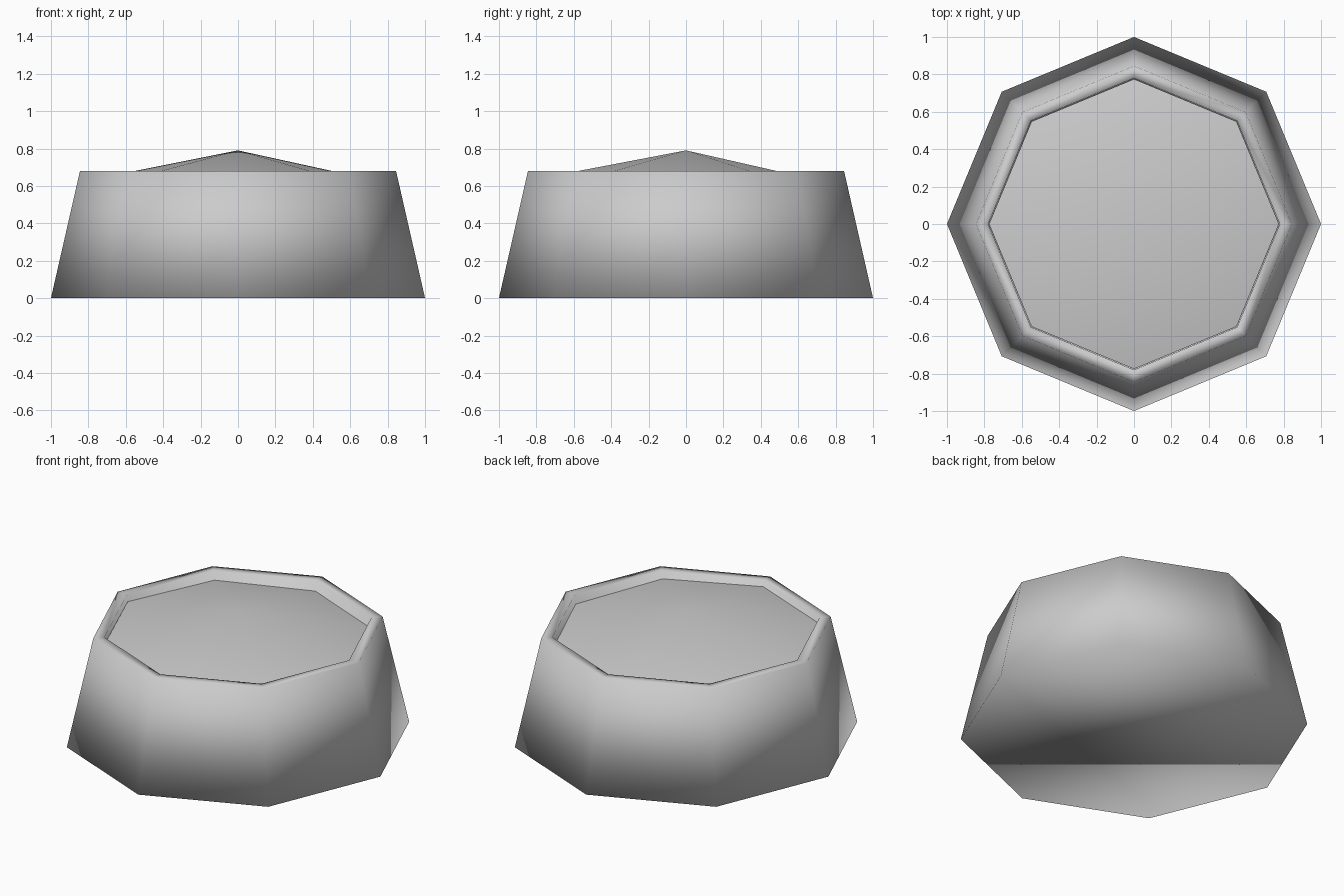
import bpy, bmesh, math

if "Cube" in bpy.data.objects:
    bpy.data.objects.remove(bpy.data.objects["Cube"])

SIDES = 8


def ring(bm, r, z, tilt=(0, 0)):
    verts = []
    for i in range(SIDES):
        a = 2 * math.pi * i / SIDES
        x, y = r * math.cos(a), r * math.sin(a)
        verts.append(bm.verts.new((x, y, z + tilt[0] * x + tilt[1] * y)))
    return verts


def finish(bm, name):
    bmesh.ops.recalc_face_normals(bm, faces=bm.faces)
    for f in bm.faces:
        f.smooth = True
    me = bpy.data.meshes.new(name)
    bm.to_mesh(me)
    bm.free()
    ob = bpy.data.objects.new(name, me)
    bpy.context.collection.objects.link(ob)
    return ob


# Octagonal tub: tapered outside, narrow rim, recess
bm = bmesh.new()
profile = [(1.0, 0.0), (0.845, 0.68), (0.78, 0.68), (0.775, 0.58)]
rings = [ring(bm, r, z) for r, z in profile]
for lo, hi in zip(rings, rings[1:]):
    for i in range(SIDES):
        j = (i + 1) % SIDES
        bm.faces.new((lo[i], lo[j], hi[j], hi[i]))
bm.faces.new(rings[0])
bm.faces.new(rings[-1])
finish(bm, "tub")

# Low, slightly uneven mound filling the recess
bm = bmesh.new()
edge = ring(bm, 0.775, 0.628, (-0.01, -0.018))
peak = bm.verts.new((0, 0, 0.79))
for i in range(SIDES):
    bm.faces.new((edge[i], edge[(i + 1) % SIDES], peak))
mound = finish(bm, "mound")
for f in mound.data.polygons:
    if f.normal.z < 0:
        f.flip()
